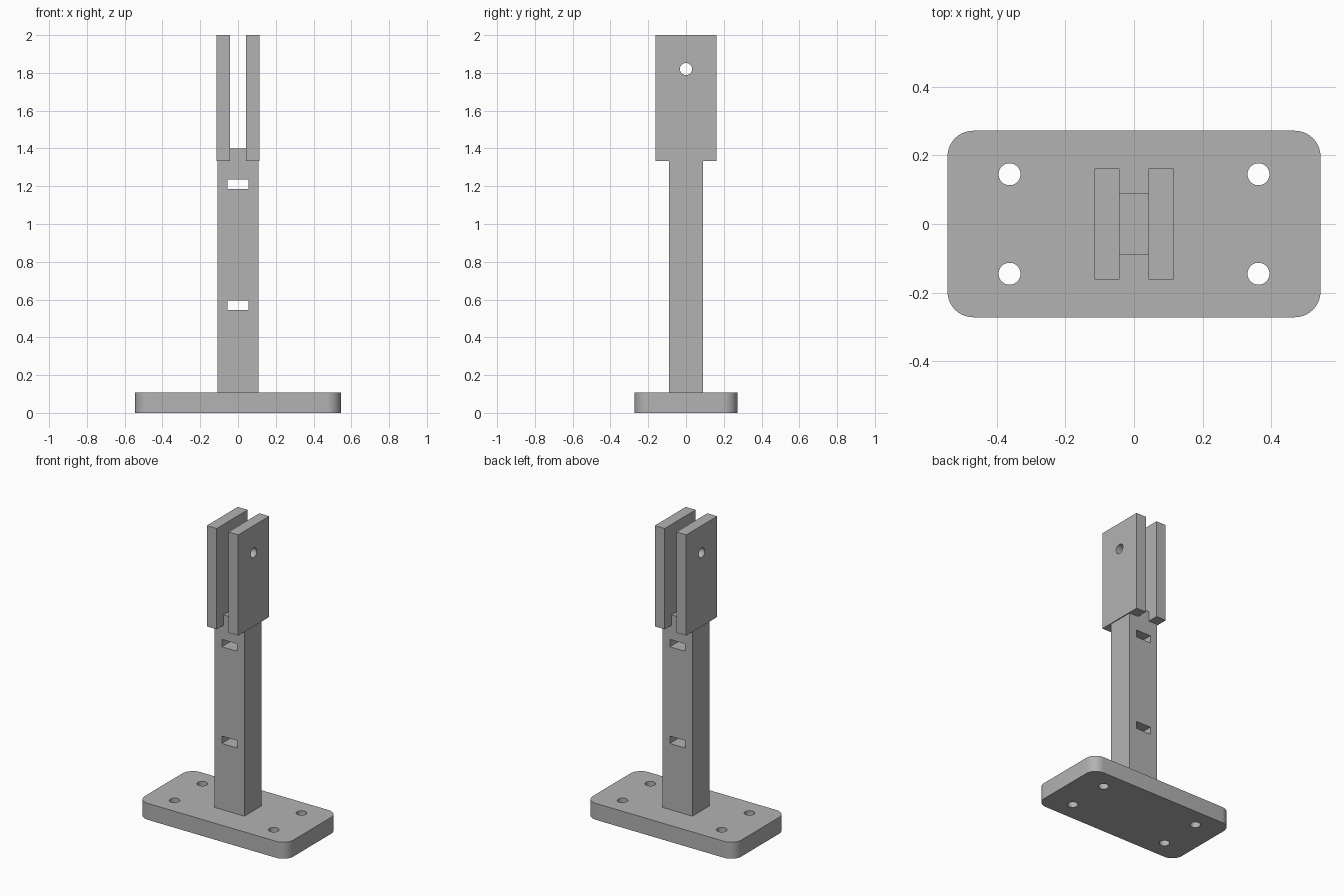
import bpy, bmesh

if "Cube" in bpy.data.objects:
    bpy.data.objects.remove(bpy.data.objects["Cube"], do_unlink=True)

GREY = (0.45, 0.45, 0.45, 1)
steel = bpy.data.materials.new("plain_grey")
steel.use_nodes = True
steel.diffuse_color = GREY
steel.node_tree.nodes["Principled BSDF"].inputs["Base Color"].default_value = GREY


def box(name, low, high, corner=0):
    """Box between two corners, with optional rounded vertical edges."""
    bm = bmesh.new()
    bmesh.ops.create_cube(bm, size=1)
    for v in bm.verts:
        v.co = [high[i] if v.co[i] > 0 else low[i] for i in range(3)]
    if corner:
        upright = [e for e in bm.edges if abs(e.verts[0].co.z - e.verts[1].co.z) > 0.01]
        bmesh.ops.bevel(bm, geom=upright, offset=corner, segments=10,
                        profile=0.5, affect='EDGES')
    mesh = bpy.data.meshes.new(name)
    bm.to_mesh(mesh)
    bm.free()
    mesh.materials.append(steel)
    obj = bpy.data.objects.new(name, mesh)
    bpy.context.collection.objects.link(obj)
    return obj


def drill(location, radius, rotation=(0, 0, 0)):
    """Round cutter for a bolt hole."""
    bpy.ops.mesh.primitive_cylinder_add(vertices=40, radius=radius, depth=0.6,
                                        location=location, rotation=rotation)
    return bpy.context.object


def cut(obj, cutters):
    """Subtract the cutters, then delete them."""
    for cutter in cutters:
        cutter.hide_render = True
        mod = obj.modifiers.new("cut", 'BOOLEAN')
        mod.operation = 'DIFFERENCE'
        mod.solver = 'EXACT'
        mod.object = cutter
        bpy.context.view_layer.objects.active = obj
        bpy.ops.object.modifier_apply(modifier=mod.name)
        bpy.data.objects.remove(cutter, do_unlink=True)


def smooth(obj):
    bpy.ops.object.select_all(action='DESELECT')
    obj.select_set(True)
    bpy.context.view_layer.objects.active = obj
    bpy.ops.object.shade_smooth_by_angle()


HOLE = 0.032
BASE_TOP, CHEEK_LOW, POST_TOP = 0.109, 1.333, 1.4
POST_X, POST_Y = 0.109, 0.089
GAP, CHEEK_X, CHEEK_Y = 0.0425, 0.115, 0.162

# Rounded base plate with four bolt holes
base = box("base_plate", (-0.544, -0.272, 0), (0.544, 0.272, BASE_TOP), corner=0.075)
cut(base, [drill((x, y, 0), HOLE) for x in (-0.363, 0.363) for y in (-0.145, 0.145)])
smooth(base)

# Upright post with two slots and a narrow tongue between the cheeks
post = box("post", (-POST_X, -POST_Y, BASE_TOP), (POST_X, POST_Y, POST_TOP))
slots = [box("slot_cutter", (-0.056, -0.3, z), (0.056, 0.3, z + 0.049))
         for z in (0.546, 1.186)]
shoulders = [box("shoulder_cutter", (min(a, b), -0.3, CHEEK_LOW), (max(a, b), 0.3, 1.6))
             for a, b in ((GAP, 0.3), (-GAP, -0.3))]
cut(post, slots + shoulders)

# Pair of fork cheeks with a cross pin hole
for side, sign in (("left", 1), ("right", -1)):
    xs = sorted((sign * GAP, sign * CHEEK_X))
    cheek = box(side + "_cheek", (xs[0], -CHEEK_Y, CHEEK_LOW), (xs[1], CHEEK_Y, 2))
    cut(cheek, [drill((0, 0, 1.82), HOLE, (0, 1.5708, 0))])
    smooth(cheek)
